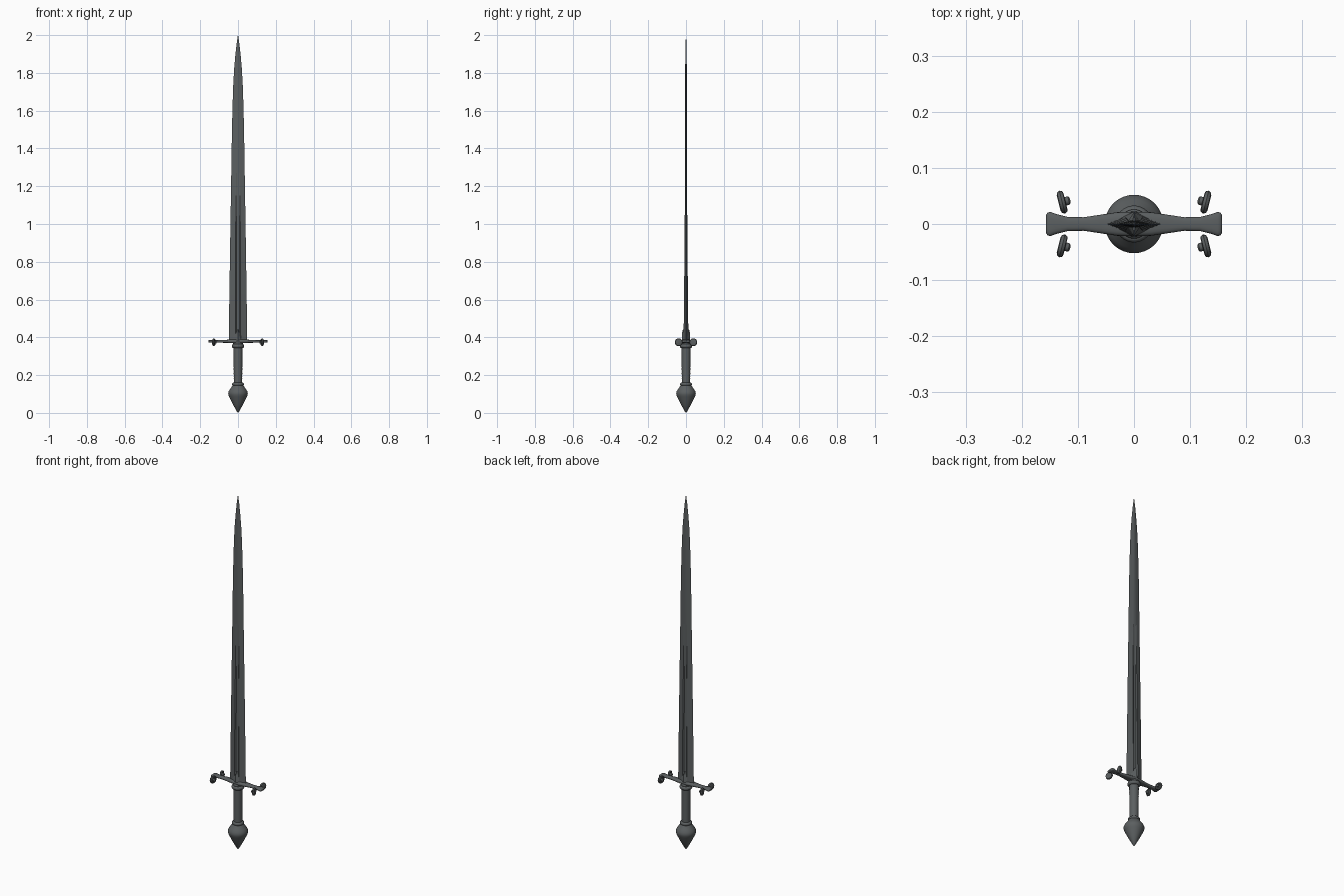
import bpy, bmesh, math
from mathutils import Matrix, Vector

if "Cube" in bpy.data.objects:
    bpy.data.objects.remove(bpy.data.objects["Cube"])

steel = bpy.data.materials.new("dark_steel")
steel.diffuse_color = (0.105, 0.115, 0.118, 1)
steel.use_nodes = True
steel.node_tree.nodes["Principled BSDF"].inputs["Base Color"].default_value = steel.diffuse_color


def loft(name, rings, angle=30, matrix=None):
    """Skin a list of equal-length point rings and cap both ends."""
    bm = bmesh.new()
    vs = [[bm.verts.new(p) for p in r] for r in rings]
    n = len(rings[0])
    for a, b in zip(vs, vs[1:]):
        for i in range(n):
            j = (i + 1) % n
            bm.faces.new((a[i], a[j], b[j], b[i]))
    bm.faces.new(vs[0])
    bm.faces.new(vs[-1])
    bmesh.ops.remove_doubles(bm, verts=bm.verts, dist=1e-5)
    bmesh.ops.recalc_face_normals(bm, faces=bm.faces)
    if matrix:
        bm.transform(matrix)
    me = bpy.data.meshes.new(name)
    bm.to_mesh(me)
    bm.free()
    me.materials.append(steel)
    ob = bpy.data.objects.new(name, me)
    bpy.context.collection.objects.link(ob)
    me.shade_smooth()
    me.set_sharp_from_angle(angle=math.radians(angle))
    return ob


def lathe(name, profile, n=32, angle=30, matrix=None):
    """Revolve (radius, z) pairs around z."""
    rings = [[(r * math.cos(2 * math.pi * i / n), r * math.sin(2 * math.pi * i / n), z)
              for i in range(n)] for r, z in profile]
    return loft(name, rings, angle, matrix)


# Blade: tapered diamond section with a fuller on both faces up to z = 1.25
rings = []
for z, w, t, groove in [(0.375, .049, .013, .5), (0.6, .046, .0105, .5), (0.9, .0415, .0075, .5),
                        (1.15, .0375, .006, .6), (1.27, .0355, .0055, 1.15), (1.5, .032, .005, 1.2),
                        (1.64, .0285, .0045, 1.2), (1.74, .025, .004, 1.2), (1.82, .0205, .0035, 1.2),
                        (1.89, .0145, .003, 1.2), (1.95, .008, .002, 1.2), (2.0, .0006, .0003, 1.2)]:
    k = 0.3 * w
    rings.append([(w, 0, z), (k, t, z), (k * .6, t * min(groove, 1.1), z), (0, t * groove, z),
                  (-k * .6, t * min(groove, 1.1), z), (-k, t, z),
                  (-w, 0, z), (-k, -t, z), (-k * .6, -t * min(groove, 1.1), z), (0, -t * groove, z),
                  (k * .6, -t * min(groove, 1.1), z), (k, -t, z)])
loft("blade", rings, 10)

# Crossguard: rounded bar, wide in the middle and flared at the ends
half = [(.0, .022, .011), (.03, .021, .010), (.06, .0165, .008), (.09, .012, .0075), (.118, .0125, .0075),
        (.138, .0175, .0075), (.149, .0215, .0075), (.154, .0205, .007), (.157, .016, .004)]
stations = [(-x, y, z) for x, y, z in half[:0:-1]] + half
rings = []
for x, hy, hz in stations:
    ring = []
    for i in range(20):
        a = 2 * math.pi * i / 20
        c, s = math.cos(a), math.sin(a)
        ring.append((x, hy * math.copysign(abs(c) ** .7, c), 0.379 + hz * math.copysign(abs(s) ** .7, s)))
    rings.append(ring)
loft("crossguard", rings, 45)

# Pointed langet gripping the blade root
loft("langet", [[(w, 0, z), (0, t, z), (-w, 0, z), (0, -t, z)] for z, w, t in
                [(.375, .047, .022), (.39, .043, .0225), (.425, .014, .021), (.442, .004, .016)]], 20)

# Four round scroll discs with a boss, at the guard ends
disc = [(0, -.006), (.014, -.0065), (.0185, -.005), (.021, 0), (.0185, .005), (.014, .006),
        (.011, .0035), (.008, .0035), (.0075, .012), (.005, .0145), (0, .015)]
for sx in (-1, 1):
    for sy in (-1, 1):
        axis = Vector((-sx, sy * .25, 0))
        m = Matrix.Translation((sx * .128, sy * .039, .374)) @ axis.to_track_quat('Z', 'Y').to_matrix().to_4x4()
        lathe("guard_disc", disc, 20, 40, m)

# Grip with fine wrapped ridges
grip = []
for i in range(61):
    f = i / 60
    grip.append((.0215 + .002 * f + .0009 * (i % 2), .15 + .205 * f))
lathe("grip", grip, 28, 60)


# Collars at both ends of the grip
def collar(name, z, r, h):
    pts = [(0, z - h)] + [(r - .008 + .008 * math.cos(a), z + h * math.sin(a))
                          for a in [math.pi * (k / 8 - .5) for k in range(9)]] + [(0, z + h)]
    lathe(name, pts, 32, 50)


collar("upper_collar", .354, .033, .010)
collar("upper_neck", .368, .026, .008)
collar("lower_collar", .152, .031, .009)

# Pommel: rounded shoulder with a conical point
lathe("pommel", [(0, 0), (.003, .002), (.027, .045), (.047, .085), (.051, .096), (.052, .105),
                 (.049, .115), (.043, .125), (.036, .134), (.031, .142), (.028, .147), (0, .15)], 36, 40)
